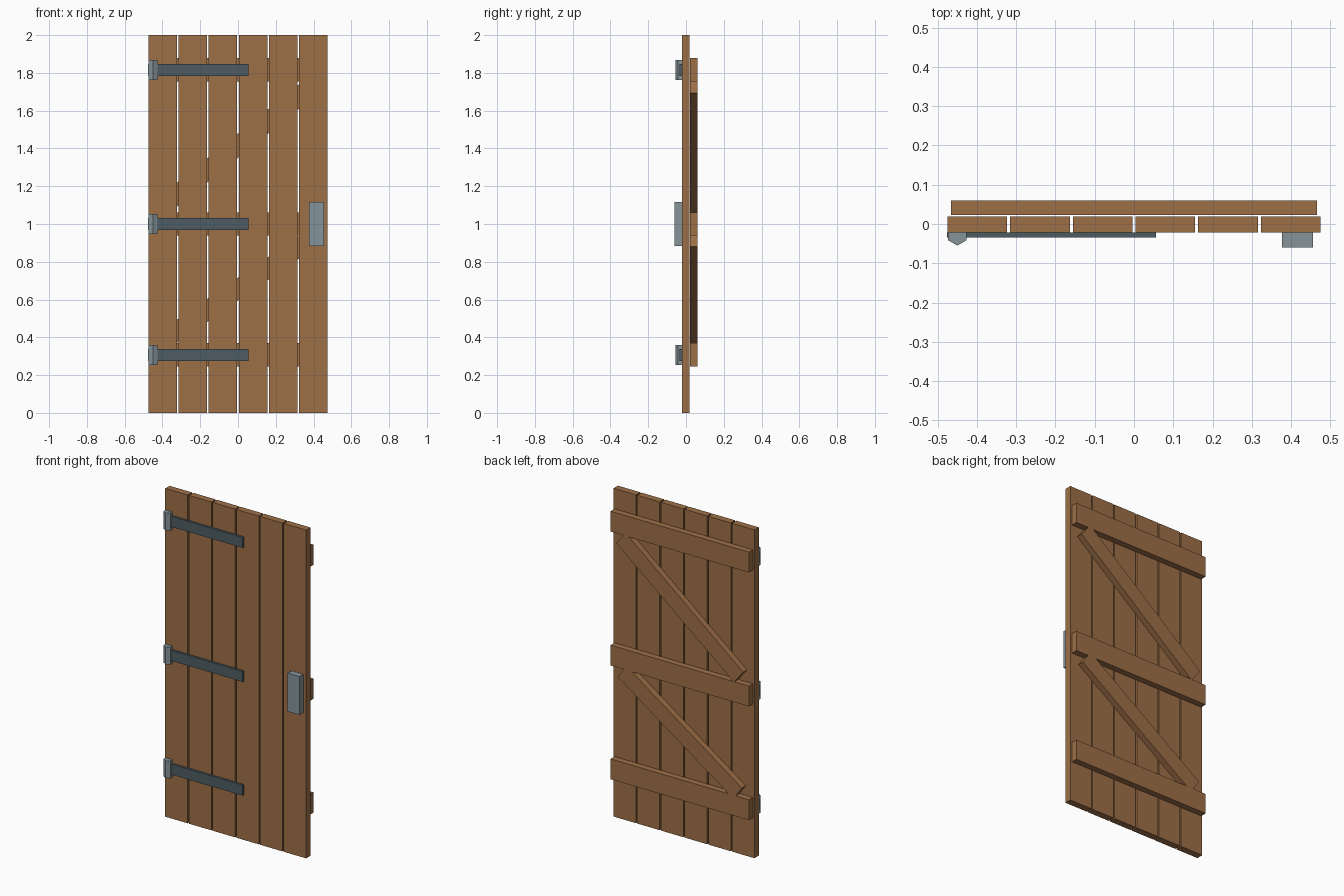
import bpy
import math

cube = bpy.data.objects.get("Cube")
if cube:
    bpy.data.objects.remove(cube, do_unlink=True)


def make_material(name, rgb):
    mat = bpy.data.materials.new(name)
    mat.use_nodes = True
    color = (*rgb, 1.0)
    mat.diffuse_color = color
    mat.node_tree.nodes["Principled BSDF"].inputs["Base Color"].default_value = color
    return mat


wood = make_material("brown wood", (0.34, 0.16, 0.063))
dark_iron = make_material("dark iron", (0.076, 0.107, 0.122))
light_iron = make_material("light iron", (0.24, 0.295, 0.32))


def finish(name, mat):
    obj = bpy.context.object
    obj.name = name
    obj.data.materials.append(mat)
    return obj


def box(name, mat, x, y, z):
    """Box filling the (low, high) range on each axis."""
    spans = (x, y, z)
    bpy.ops.mesh.primitive_cube_add(size=1, location=[(a + b) / 2 for a, b in spans])
    obj = finish(name, mat)
    obj.scale = [b - a for a, b in spans]
    return obj


# Vertical planks with narrow gaps
PLANKS, HALF_WIDTH, GAP = 6, 0.475, 0.008
pitch = (2 * HALF_WIDTH + GAP) / PLANKS
for i in range(PLANKS):
    left = -HALF_WIDTH + i * pitch
    box(f"plank_{i + 1}", wood, (left, left + pitch - GAP), (-0.022, 0.0195), (0, 2))

# Horizontal ledges on the back, with a strap hinge in front of each
BACK = (0.0225, 0.06)
for level, z in (("lower", 0.307), ("middle", 1.0), ("upper", 1.816)):
    box(f"{level}_ledge", wood, (-0.466, 0.466), BACK, (z - 0.062, z + 0.062))
    box(f"{level}_hinge_strap", dark_iron, (-0.477, 0.056), (-0.035, -0.022),
        (z - 0.032, z + 0.032))
    # Six-sided knuckle with an edge facing forward
    bpy.ops.mesh.primitive_cylinder_add(vertices=6, radius=0.027, depth=0.106,
                                        location=(-0.45, -0.028, z))
    finish(f"{level}_hinge_knuckle", light_iron)

# Diagonal braces between the ledges
for level, z, half_run, half_rise in (("lower", 0.655, 0.39, 0.268),
                                      ("upper", 1.415, 0.396, 0.318)):
    half_len = math.hypot(half_run, half_rise)
    brace = box(f"{level}_brace", wood, (-half_len, half_len), BACK, (z - 0.05, z + 0.05))
    brace.rotation_euler.y = -math.atan2(half_rise, half_run)

# Handle block
box("handle", light_iron, (0.377, 0.456), (-0.06, -0.022), (0.883, 1.117))
